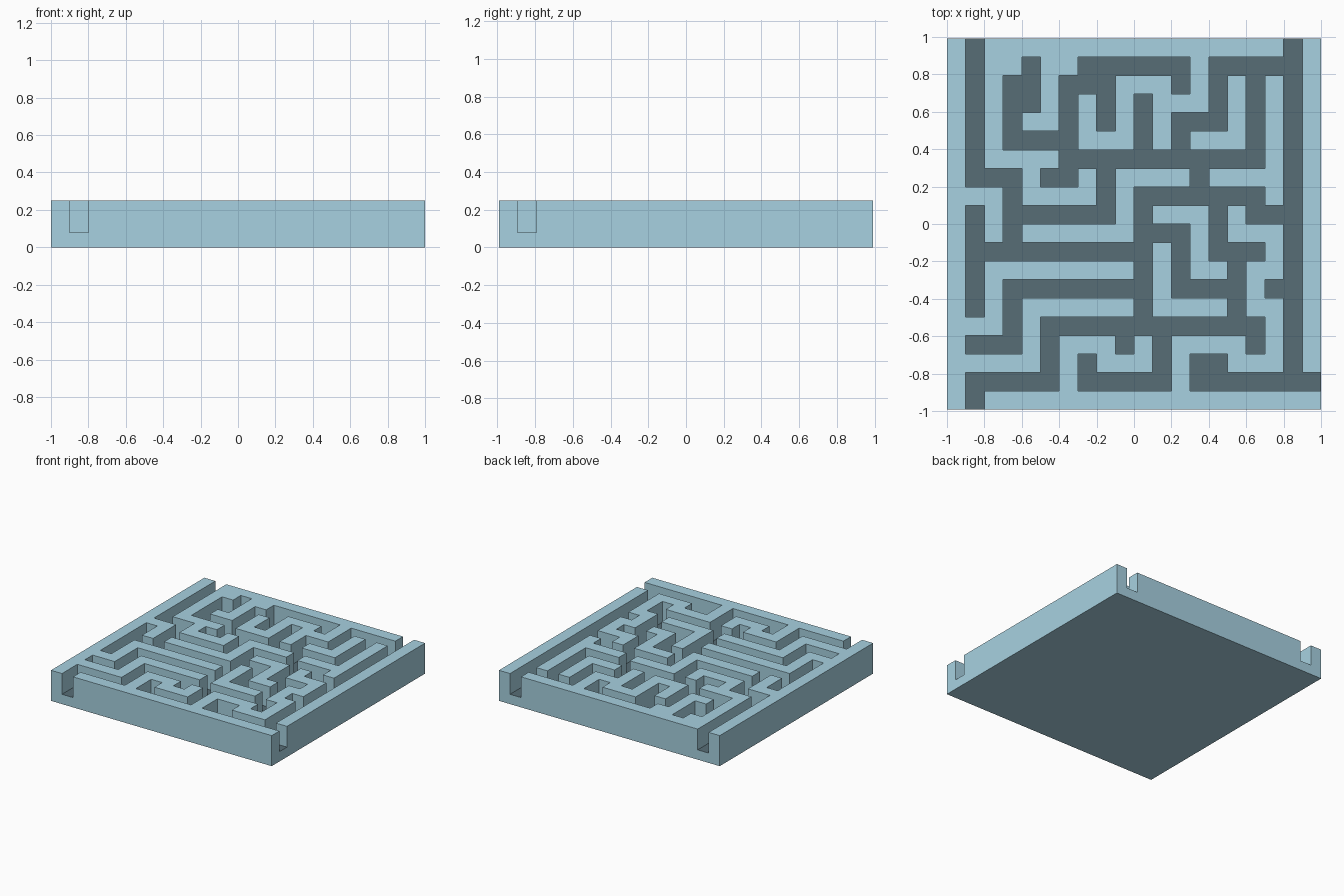
import bpy, bmesh, math

if "Cube" in bpy.data.objects:
    bpy.data.objects.remove(bpy.data.objects["Cube"])

N = 20                         # cells per side
CX, CY = 0.1, 0.0992           # cell size
LEVELS = (0.0, 0.08, 0.25)     # underside, corridor floor, wall top

# Corridors running left-right: (row from the back, first column, last column)
ACROSS = [(1, 7, 12), (1, 14, 18), (2, 3, 4), (2, 6, 8), (3, 3, 4), (4, 12, 14),
          (5, 3, 6), (6, 6, 16), (7, 1, 3), (7, 5, 6), (8, 10, 16), (9, 3, 8),
          (9, 16, 18), (10, 10, 12), (11, 1, 10), (11, 14, 16), (13, 3, 10),
          (13, 12, 15), (13, 17, 18), (15, 5, 16), (16, 1, 3), (17, 13, 14),
          (18, 1, 5), (18, 7, 11), (18, 13, 19)]

# Corridors running back-front: (column, first row, last row)
ALONG = [(1, 0, 7), (1, 9, 14), (1, 18, 19), (3, 2, 5), (3, 7, 11), (3, 13, 16),
         (4, 1, 3), (5, 15, 18), (6, 2, 7), (7, 1, 2), (7, 17, 18), (8, 2, 4),
         (8, 6, 9), (9, 15, 16), (10, 3, 6), (10, 8, 15), (11, 15, 18),
         (12, 1, 2), (12, 4, 6), (12, 10, 13), (13, 6, 8), (13, 17, 18),
         (14, 1, 4), (14, 8, 11), (15, 11, 15), (16, 1, 6), (16, 8, 9),
         (16, 15, 16), (18, 0, 18)]

corridor = {(c, r) for r, a, b in ACROSS for c in range(a, b + 1)}
corridor |= {(c, r) for c, a, b in ALONG for r in range(a, b + 1)}


def solid(i, j, k):
    """Column i, row j (from the front), layer k: is there material?"""
    if not (0 <= i < N and 0 <= j < N and 0 <= k < 2):
        return False
    return k == 0 or (i, N - 1 - j) not in corridor


def material(name, color):
    mat = bpy.data.materials.new(name)
    mat.diffuse_color = (*color, 1.0)
    mat.use_nodes = True
    mat.node_tree.nodes["Principled BSDF"].inputs["Base Color"].default_value = mat.diffuse_color
    return mat


# Corner offsets of each face of a cell, outward facing
SIDES = {
    (1, 0, 0): ((1, 0, 0), (1, 1, 0), (1, 1, 1), (1, 0, 1)),
    (-1, 0, 0): ((0, 1, 0), (0, 0, 0), (0, 0, 1), (0, 1, 1)),
    (0, 1, 0): ((1, 1, 0), (0, 1, 0), (0, 1, 1), (1, 1, 1)),
    (0, -1, 0): ((0, 0, 0), (1, 0, 0), (1, 0, 1), (0, 0, 1)),
    (0, 0, 1): ((0, 0, 1), (1, 0, 1), (1, 1, 1), (0, 1, 1)),
    (0, 0, -1): ((0, 1, 0), (1, 1, 0), (1, 0, 0), (0, 0, 0)),
}

# Base slab and walls as one shell of exposed faces
bm = bmesh.new()
for i in range(N):
    for j in range(N):
        for k in range(2):
            if not solid(i, j, k):
                continue
            for (dx, dy, dz), corners in SIDES.items():
                if not solid(i + dx, j + dy, k + dz):
                    face = bm.faces.new([bm.verts.new(((i + a - N / 2) * CX,
                                                       (j + b - N / 2) * CY,
                                                       LEVELS[k + c]))
                                         for a, b, c in corners])
                    # Corridor floors take the dark material
                    face.material_index = int(k == 0 and dz == 1)

# Weld the cells and merge coplanar faces into clean walls
bmesh.ops.remove_doubles(bm, verts=bm.verts, dist=1e-4)
bmesh.ops.dissolve_limit(bm, angle_limit=math.radians(1), delimit={'MATERIAL'},
                         verts=bm.verts, edges=bm.edges)

mesh = bpy.data.meshes.new("maze_board")
bm.to_mesh(mesh)
bm.free()
mesh.materials.append(material("wall_blue", (0.39, 0.64, 0.75)))
mesh.materials.append(material("floor_dark", (0.095, 0.153, 0.181)))
board = bpy.data.objects.new("maze_board", mesh)
bpy.context.collection.objects.link(board)
